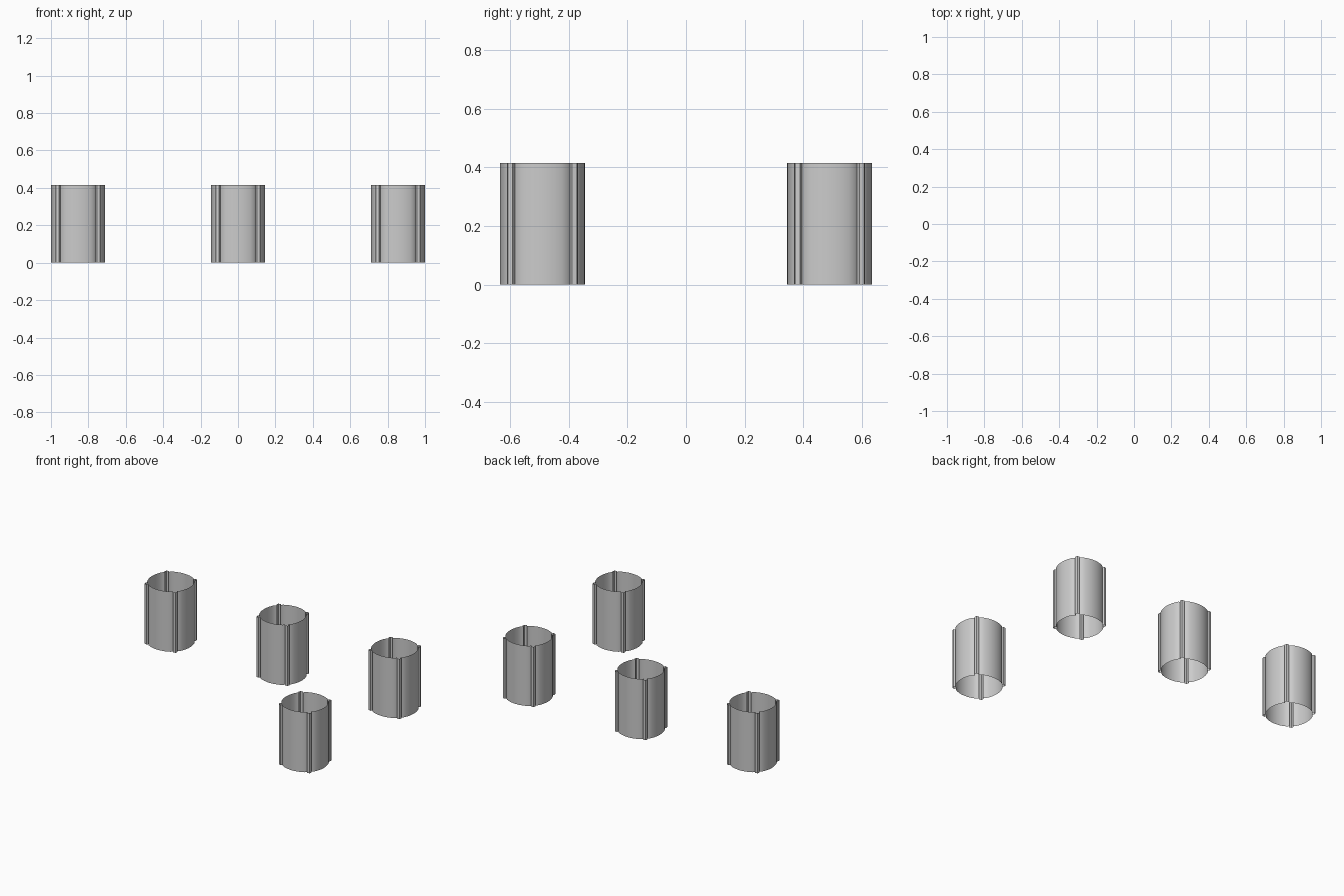
import bpy
import bmesh
from mathutils import Matrix

if "Cube" in bpy.data.objects:
    bpy.data.objects.remove(bpy.data.objects["Cube"])

HEIGHT = 0.415

# One quarter of the fluted outline: half of a broad lobe, a small corner lobe,
# then half of the next broad lobe (its last point starts the next quarter)
QUARTER = [
    (0.145, 0.0), (0.1435, 0.023), (0.139, 0.045), (0.132, 0.066), (0.122, 0.085),
    (0.110, 0.094), (0.121, 0.101), (0.118, 0.118), (0.101, 0.121), (0.094, 0.110),
    (0.085, 0.122), (0.066, 0.132), (0.045, 0.139), (0.023, 0.1435),
]


def outline():
    pts = []
    for k in range(4):
        for x, y in QUARTER:
            for _ in range(k):
                x, y = -y, x
            pts.append((x, y))
    return pts


def fluted_tube(name, cx, cy):
    """Open thin-walled tube extruded from the fluted outline."""
    bm = bmesh.new()
    pts = outline()
    low = [bm.verts.new((x, y, 0)) for x, y in pts]
    high = [bm.verts.new((x, y, HEIGHT)) for x, y in pts]
    n = len(pts)
    for i in range(n):
        j = (i + 1) % n
        bm.faces.new((low[i], low[j], high[j], high[i]))
    mesh = bpy.data.meshes.new(name)
    bm.to_mesh(mesh)
    bm.free()
    obj = bpy.data.objects.new(name, mesh)
    obj.matrix_world = Matrix.Translation((cx, cy, 0))
    bpy.context.collection.objects.link(obj)
    bpy.ops.object.select_all(action='DESELECT')
    obj.select_set(True)
    bpy.context.view_layer.objects.active = obj
    bpy.ops.object.shade_smooth_by_angle(angle=0.45)


# Back row of three tubes and one at the front right
fluted_tube("back_left_tube", -0.855, 0.49)
fluted_tube("back_middle_tube", 0.0, 0.49)
fluted_tube("back_right_tube", 0.855, 0.49)
fluted_tube("front_right_tube", 0.855, -0.49)
